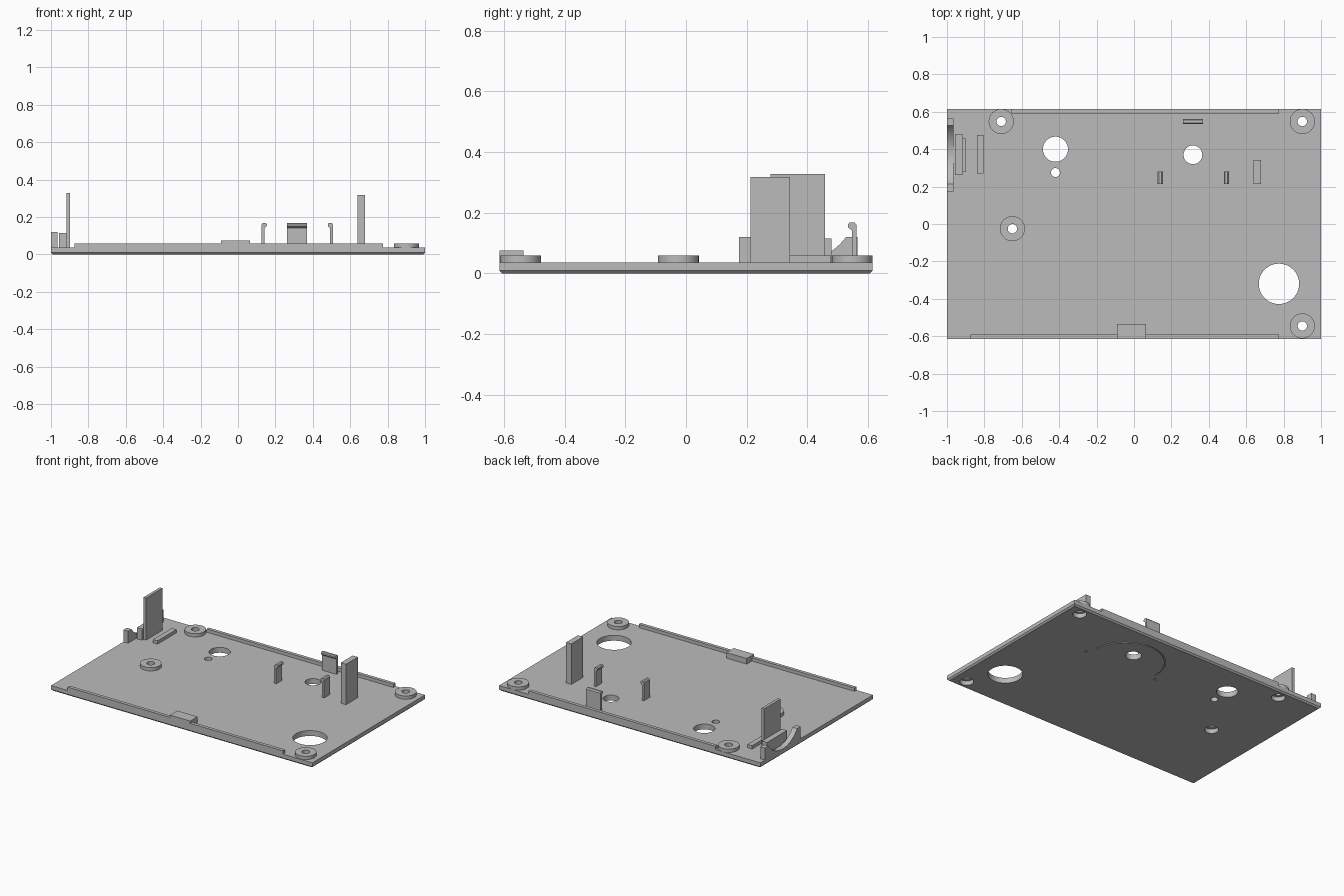
import bpy
import bmesh
from math import sin, cos, pi, radians
from mathutils import Vector

cube = bpy.data.objects.get("Cube")
if cube:
    bpy.data.objects.remove(cube, do_unlink=True)

grey = bpy.data.materials.new("plain grey plastic")
grey.use_nodes = True
colour = (0.5, 0.5, 0.5, 1)
grey.diffuse_color = colour
grey.node_tree.nodes["Principled BSDF"].inputs["Base Color"].default_value = colour

TOP = 0.037      # upper face of the plate
SINK = 0.03      # raised parts start slightly inside the plate
RIM = 0.06       # height of the rims and bosses


def prism(name, outline, axis, lo, hi, chamfer=0):
    """Extrude a 2D outline along an axis, with an optional lower chamfer."""
    place = {"x": lambda a, b, t: (t, a, b),
             "y": lambda a, b, t: (a, t, b),
             "z": lambda a, b, t: (a, b, t)}[axis]
    bm = bmesh.new()
    face = bm.faces.new([bm.verts.new(place(a, b, lo)) for a, b in outline])
    new = bmesh.ops.extrude_face_region(bm, geom=[face], use_keep_orig=True)["geom"]
    shift = Vector(place(0, 0, hi - lo))
    for v in new:
        if isinstance(v, bmesh.types.BMVert):
            v.co += shift
    bmesh.ops.recalc_face_normals(bm, faces=bm.faces)
    if chamfer:
        low = [e for e in bm.edges if all(v.co.z < lo + 1e-4 for v in e.verts)]
        bmesh.ops.bevel(bm, geom=low, offset=chamfer, segments=1, affect="EDGES")
    mesh = bpy.data.meshes.new(name)
    bm.to_mesh(mesh)
    bm.free()
    mesh.materials.append(grey)
    obj = bpy.data.objects.new(name, mesh)
    bpy.context.collection.objects.link(obj)
    return obj


def box(name, x, y, z, chamfer=0):
    outline = [(x[0], y[0]), (x[1], y[0]), (x[1], y[1]), (x[0], y[1])]
    return prism(name, outline, "z", z[0], z[1], chamfer)


def arc(cx, cy, r, start, end, n):
    angles = [radians(start + (end - start) * i / n) for i in range(n + 1)]
    return [(cx + r * cos(a), cy + r * sin(a)) for a in angles]


def disc(name, x, y, r, lo, hi):
    return prism(name, arc(x, y, r, 0, 360, 48)[:-1], "z", lo, hi)


def cut(target, cutter):
    """Subtract a cutter and remove it."""
    cutter.hide_render = True
    mod = target.modifiers.new("cut", "BOOLEAN")
    mod.operation = "DIFFERENCE"
    mod.solver = "EXACT"
    mod.object = cutter
    bpy.context.view_layer.objects.active = target
    bpy.ops.object.modifier_apply(modifier=mod.name)
    bpy.data.objects.remove(cutter, do_unlink=True)


parts = []

# Base plate with a chamfered lower edge
plate = box("base_plate", (-1, 1), (-0.615, 0.615), (0, TOP), 0.01)
parts.append(plate)

# Through holes
for x, y, r in [(-0.42, 0.4, 0.067), (-0.42, 0.275, 0.024),
                (0.315, 0.37, 0.05), (0.775, -0.32, 0.108)]:
    cut(plate, disc("hole_cutter", x, y, r, -0.1, 0.1))

# Screw bosses with a wider recess underneath
for i, (x, y) in enumerate([(-0.71, 0.548), (0.9, 0.548), (0.9, -0.545), (-0.65, -0.025)]):
    cut(plate, disc("recess_cutter", x, y, 0.043, -0.1, 0.1))
    boss = disc(f"screw_boss_{i + 1}", x, y, 0.067, SINK, RIM)
    cut(boss, disc("bore_cutter", x, y, 0.025, -0.1, 0.1))
    parts.append(boss)

# Dial groove and end dots engraved underneath
groove = arc(0.3, 0.27, 0.253, 5, 180, 40) + arc(0.3, 0.27, 0.245, 180, 5, 40)
cut(plate, prism("groove_cutter", groove, "z", -0.02, 0.005))
for x, y in [(0.57, 0.217), (0.022, 0.228)]:
    cut(plate, disc("dot_cutter", x, y, 0.009, -0.02, 0.005))

# Rims, latch tab and uprights
for name, x, y, top in [
        ("front_rim", (-0.875, 0.775), (-0.615, -0.592), RIM),
        ("back_rim", (-0.655, 0.775), (0.592, 0.615), RIM),
        ("front_latch_tab", (-0.09, 0.065), (-0.615, -0.535), 0.076),
        ("tall_post", (0.638, 0.678), (0.213, 0.342), 0.317),
        ("tall_plate", (-0.918, -0.898), (0.278, 0.457), 0.328),
        ("support_block", (-0.957, -0.917), (0.262, 0.48), 0.115),
        ("low_rib", (-0.84, -0.805), (0.27, 0.477), RIM)]:
    parts.append(box(name, x, y, (SINK, top)))

# Curved cradle at the edge
cradle = ([(0.175, SINK), (0.175, 0.12)]
          + arc(0.37, 0.234, 0.194, 216, 324, 24)
          + [(0.565, 0.12), (0.565, SINK)])
parts.append(prism("curved_cradle", cradle, "x", -1, -0.964))


# Snap clips, with hooks turned inwards
def clip(name, axis, pos, direction, lo, hi):
    profile = [(0, SINK), (0, 0.16), (0.007, 0.168), (0.022, 0.168),
               (0.028, 0.162), (0.028, 0.152), (0.016, 0.142), (0.016, SINK)]
    outline = [(pos + direction * d, z) for d, z in profile]
    parts.append(prism(name, outline, axis, lo, hi))


clip("right_clip", "y", 0.126, 1, 0.215, 0.28)
clip("left_clip", "y", 0.508, -1, 0.215, 0.28)
clip("back_clip", "x", 0.562, -1, 0.262, 0.37)

# Smooth round walls while keeping corners sharp
bpy.ops.object.select_all(action="DESELECT")
for obj in parts:
    obj.select_set(True)
bpy.context.view_layer.objects.active = plate
bpy.ops.object.shade_smooth_by_angle(angle=radians(30))
